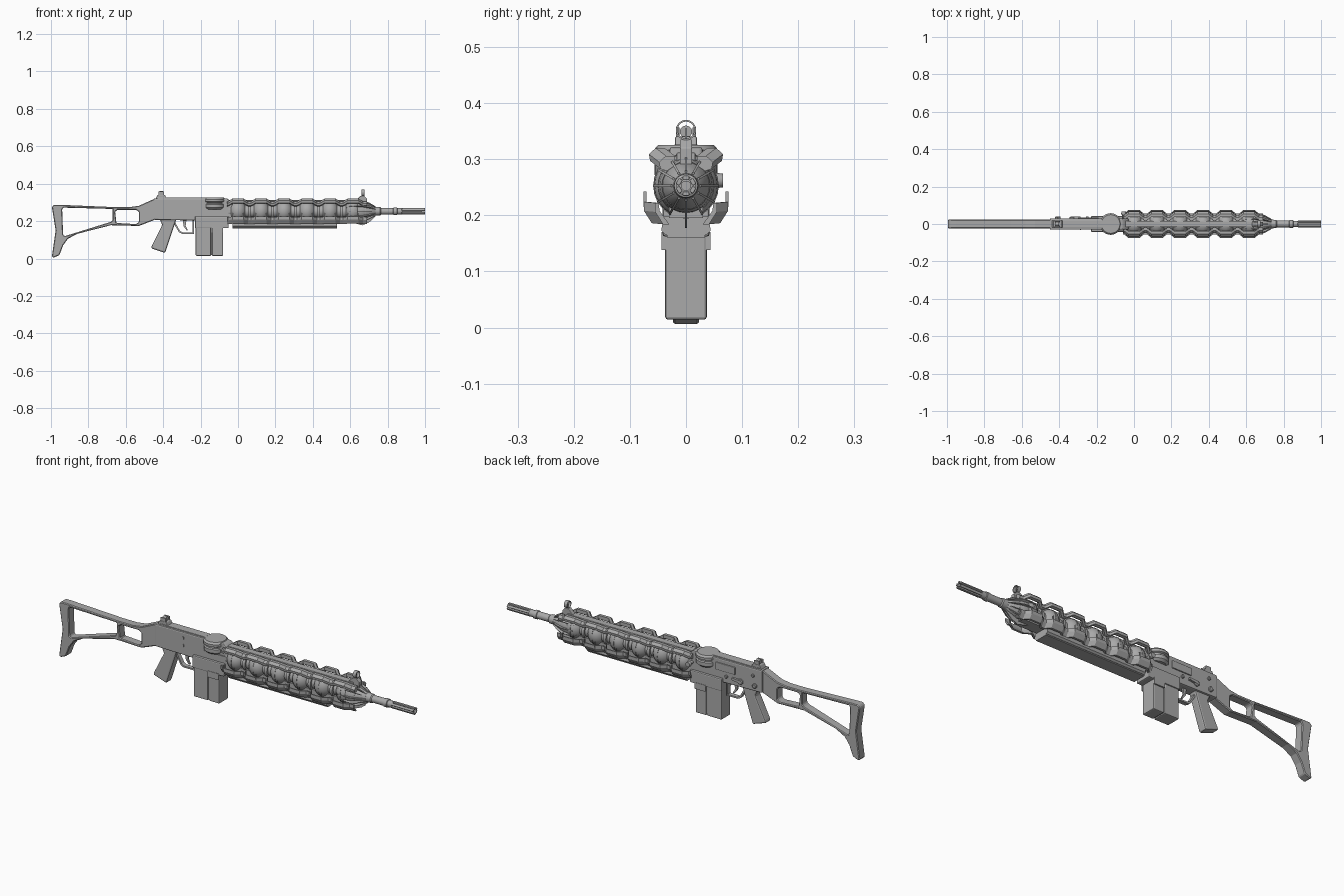
import bpy, bmesh, math
from mathutils import Matrix, Vector

cube = bpy.data.objects.get("Cube")
if cube:
    bpy.data.objects.remove(cube, do_unlink=True)

steel = bpy.data.materials.new("grey_steel")
steel.use_nodes = True
GREY = (0.4, 0.4, 0.4, 1)
steel.diffuse_color = GREY
steel.node_tree.nodes["Principled BSDF"].inputs["Base Color"].default_value = GREY

AXIS = 0.2525                                   # height of the barrel line
CELLS = [0.123 * i for i in range(6)]           # centres of the energy cells


def finish(name, bm, bevel=0, smooth=False):
    bmesh.ops.recalc_face_normals(bm, faces=bm.faces)
    mesh = bpy.data.meshes.new(name)
    bm.to_mesh(mesh)
    bm.free()
    mesh.materials.append(steel)
    ob = bpy.data.objects.new(name, mesh)
    bpy.context.collection.objects.link(ob)
    if bevel:
        mod = ob.modifiers.new("bevel", "BEVEL")
        mod.width, mod.segments, mod.limit_method = bevel, 2, "ANGLE"
    if smooth:
        bpy.ops.object.select_all(action="DESELECT")
        ob.select_set(True)
        bpy.context.view_layer.objects.active = ob
        bpy.ops.object.shade_smooth_by_angle(angle=math.radians(35))
    return ob


def prism(name, pts, y0, y1, bevel=0):
    """Side outline of (x, z) points pushed from y0 to y1."""
    bm = bmesh.new()
    face = bm.faces.new([bm.verts.new((x, y0, z)) for x, z in pts])
    res = bmesh.ops.extrude_face_region(bm, geom=[face])
    verts = [v for v in res["geom"] if isinstance(v, bmesh.types.BMVert)]
    bmesh.ops.translate(bm, verts=verts, vec=(0, y1 - y0, 0))
    return finish(name, bm, bevel)


def box(name, x0, x1, y0, y1, z0, z1, bevel=0):
    return prism(name, [(x0, z0), (x1, z0), (x1, z1), (x0, z1)], y0, y1, bevel)


def lathe(name, pts, sides=24, smooth=True, origin=(0, 0, AXIS), axis="X"):
    """Spin (distance along axis, radius) points about an axis."""
    bm = bmesh.new()
    rings = [[bm.verts.new((a, r * math.cos(2 * math.pi * k / sides),
                            r * math.sin(2 * math.pi * k / sides)))
              for k in range(sides)] for a, r in pts]
    for p, q in zip(rings, rings[1:]):
        for k in range(sides):
            j = (k + 1) % sides
            bm.faces.new((p[k], p[j], q[j], q[k]))
    bm.faces.new(rings[0])
    bm.faces.new(rings[-1])
    if axis != "X":
        turn = Matrix.Rotation(-math.pi / 2, 4, "Y") if axis == "Z" else Matrix.Rotation(math.pi / 2, 4, "Z")
        bm.transform(turn)
    bm.transform(Matrix.Translation(origin))
    return finish(name, bm, 0, smooth)


def wave_rail(name, side, section, out):
    """Sweep a closed (y, z) section along x, stepping outward over each cell."""
    steps = [(-0.06, 0)]
    for c in CELLS:
        steps += [(c - 0.053, 0), (c - 0.03, 1), (c + 0.03, 1), (c + 0.053, 0)]
    steps.append((0.69, 0))
    bm = bmesh.new()
    rings = [[bm.verts.new((x, side * (y + t * out[0]), z + t * out[1])) for y, z in section]
             for x, t in steps]
    n = len(section)
    for p, q in zip(rings, rings[1:]):
        for k in range(n):
            j = (k + 1) % n
            bm.faces.new((p[k], p[j], q[j], q[k]))
    bm.faces.new(rings[0])
    bm.faces.new(rings[-1])
    return finish(name, bm)


def cut(target, cutter):
    cutter.hide_render = True
    cutter.hide_viewport = True
    mod = target.modifiers.new("cut", "BOOLEAN")
    mod.operation, mod.object, mod.solver = "DIFFERENCE", cutter, "EXACT"


# Skeleton stock with two openings
stock = prism("stock", [
    (-0.995, 0.01), (-0.985, 0.005), (-0.955, 0.018), (-0.935, 0.07), (-0.91, 0.105), (-0.86, 0.132),
    (-0.68, 0.178), (-0.53, 0.174), (-0.445, 0.207), (-0.445, 0.32), (-0.53, 0.282), (-0.58, 0.275),
    (-0.66, 0.275), (-0.95, 0.287), (-0.985, 0.287), (-0.995, 0.275), (-0.975, 0.15)], -0.023, 0.023)
cut(stock, prism("stock_hole_rear", [(-0.935, 0.125), (-0.925, 0.12), (-0.68, 0.196), (-0.67, 0.205),
                                    (-0.67, 0.265), (-0.935, 0.272), (-0.94, 0.26)], -0.1, 0.1))
cut(stock, prism("stock_hole_front", [(-0.65, 0.19), (-0.545, 0.184), (-0.53, 0.195), (-0.53, 0.25),
                                     (-0.545, 0.26), (-0.645, 0.26), (-0.657, 0.25)], -0.1, 0.1))
bev = stock.modifiers.new("bevel", "BEVEL")
bev.width, bev.segments, bev.limit_method = 0.004, 1, "ANGLE"

# Receiver, magazine well and magazine
prism("receiver", [(-0.45, 0.207), (-0.05, 0.2), (-0.03, 0.22), (-0.03, 0.30), (-0.06, 0.322),
                   (-0.45, 0.322)], -0.03, 0.03, 0.006)
box("top_cover", -0.43, -0.17, -0.022, 0.022, 0.318, 0.326, 0.002)
box("magazine_well", -0.23, -0.05, -0.042, 0.042, 0.162, 0.225, 0.005)
box("magazine_rear", -0.226, -0.145, -0.037, 0.037, 0.014, 0.18, 0.005)
box("magazine_front", -0.139, -0.08, -0.037, 0.037, 0.014, 0.18, 0.005)
box("magazine_core", -0.15, -0.13, -0.032, 0.032, 0.02, 0.18)
for s in (-1, 1):
    box("well_lip", -0.14, -0.08, s * 0.036, s * 0.044, 0.138, 0.17)

# Grip, trigger and guard
prism("grip", [(-0.42, 0.212), (-0.33, 0.21), (-0.34, 0.18), (-0.39, 0.03), (-0.465, 0.055),
               (-0.46, 0.07), (-0.405, 0.18)], -0.022, 0.022, 0.007)
prism("trigger_guard", [(-0.345, 0.19), (-0.315, 0.14), (-0.3, 0.132), (-0.235, 0.132), (-0.235, 0.205),
                        (-0.243, 0.205), (-0.243, 0.14), (-0.297, 0.14), (-0.31, 0.147),
                        (-0.337, 0.195)], -0.011, 0.011)
prism("trigger", [(-0.295, 0.21), (-0.275, 0.21), (-0.28, 0.175), (-0.268, 0.152), (-0.274, 0.15),
                  (-0.291, 0.172)], -0.005, 0.005)

# Capped drum on the receiver nose
lathe("drum", [(0.262, 0.045), (0.272, 0.056), (0.29, 0.056), (0.294, 0.05), (0.3, 0.05),
               (0.304, 0.058), (0.316, 0.058), (0.325, 0.05)], origin=(-0.125, 0, 0), axis="Z")

# Selector pins, slide and handle
for x, z, r in ((-0.41, 0.235, 0.012), (-0.33, 0.235, 0.014), (-0.4, 0.285, 0.008), (-0.25, 0.24, 0.008)):
    lathe("receiver_pin", [(0.02, r), (0.036, r), (0.039, r * 0.7)], 12, origin=(x, 0, z), axis="Y")
prism("selector_lever", [(-0.335, 0.228), (-0.285, 0.236), (-0.285, 0.246), (-0.335, 0.244)], 0.029, 0.041)
box("ejection_cover", -0.3, -0.19, 0.028, 0.036, 0.262, 0.3, 0.003)
lathe("charging_knob", [(0.02, 0.008), (0.05, 0.008), (0.052, 0.014), (0.066, 0.012)], 12,
      origin=(-0.055, 0, 0.262), axis="Y")
box("bolt_slot", -0.17, -0.03, -0.034, -0.029, 0.245, 0.262)
for z in (0.247, 0.285):
    box("side_mark", -0.29, -0.284, -0.032, -0.029, z, z + 0.014)

# Inner core, spine and energy cells
lathe("core_tube", [(-0.05, 0.034), (0.66, 0.034)])
box("top_spine", -0.06, 0.66, -0.017, 0.017, 0.28, 0.312, 0.003)
box("lower_spine", -0.05, 0.66, -0.03, 0.03, 0.195, 0.225)
for c in CELLS:
    arc = [math.pi * k / 14 for k in range(15)]
    lathe("energy_cell", [(c - 0.048 * math.cos(t), max(0.057 * math.sin(t), 0.001)) for t in arc])
    lathe("cell_seam", [(c - 0.0015, 0.0585), (c + 0.0015, 0.0585)])
    lathe("cell_collar", [(c + 0.054, 0.043), (c + 0.069, 0.043)])

# Stepped rails over the cells and fairing
for s in (-1, 1):
    wave_rail("upper_rail", s, [(0.02, 0.288), (0.034, 0.279), (0.046, 0.283), (0.048, 0.295),
                                (0.036, 0.306), (0.02, 0.306)], (0.018, 0.014))
    wave_rail("lower_rail", s, [(0.03, 0.184), (0.041, 0.184), (0.055, 0.206), (0.055, 0.222),
                                (0.049, 0.222), (0.047, 0.208)], (0.02, 0.002))
    for c in CELLS:
        for x in (c - 0.03, c + 0.027):
            box("cell_claw", x, x + 0.003, s * 0.07, s * 0.076, 0.215, 0.242)

# Lower forend block
bm = bmesh.new()
section = [(-0.036, 0.165), (0.036, 0.165), (0.044, 0.173), (0.04, 0.198), (-0.04, 0.198), (-0.044, 0.173)]
face = bm.faces.new([bm.verts.new((-0.03, y, z)) for y, z in section])
ext = bmesh.ops.extrude_face_region(bm, geom=[face])["geom"]
bmesh.ops.translate(bm, verts=[v for v in ext if isinstance(v, bmesh.types.BMVert)], vec=(0.56, 0, 0))
finish("forend_block", bm)
box("forend_plate", -0.03, 0.53, -0.034, 0.034, 0.16, 0.166)

# Nose cone with radial fins
lathe("nose_cone", [(0.6, 0.04), (0.64, 0.05), (0.67, 0.047), (0.7, 0.036), (0.735, 0.024), (0.74, 0.018)])
FINS = 12
for k in range(FINS):
    top = 0.075 if k == 9 else 0.059
    fin = prism("nose_fin", [(0.58, 0.04), (0.6, 0.058), (0.665, top), (0.7, top * 0.8), (0.735, 0.027),
                             (0.735, 0.01), (0.6, 0.01)], -0.002, 0.002)
    turn = Matrix.Rotation(math.pi / 2 - 2 * math.pi * k / FINS, 4, "X")
    fin.data.transform(Matrix.Translation((0, 0, AXIS)) @ turn)

# Barrel and slotted muzzle
lathe("barrel", [(0.72, 0.024), (0.76, 0.022), (0.765, 0.018), (0.83, 0.018), (0.832, 0.021),
                 (0.85, 0.021), (0.852, 0.017), (0.88, 0.017)])
lathe("muzzle_bore", [(0.87, 0.009), (0.985, 0.009)], 12)
for k in range(6):
    bar = box("muzzle_prong", 0.875, 1.0, -0.006, 0.006, 0.01, 0.018, 0.002)
    bar.data.transform(Matrix.Translation((0, 0, AXIS)) @ Matrix.Rotation(math.pi / 3 * k, 4, "X"))

# Front and rear sights
prism("front_sight_base", [(0.62, 0.3), (0.69, 0.27), (0.69, 0.32), (0.675, 0.335), (0.655, 0.335)],
      -0.011, 0.011, 0.002)
box("front_sight_post", 0.665, 0.671, -0.002, 0.002, 0.33, 0.355)
prism("rear_sight_base", [(-0.44, 0.32), (-0.38, 0.32), (-0.39, 0.34), (-0.43, 0.34)], -0.02, 0.02, 0.003)
for s in (-1, 1):
    box("rear_sight_ear", -0.425, -0.395, s * 0.012, s * 0.018, 0.335, 0.358, 0.002)
lathe("rear_sight_drum", [(-0.42, 0.011), (-0.4, 0.011)], 16, origin=(0, 0, 0.349))
for name, x, z, r in (("front_sight_hood", 0.668, 0.352, 0.018),):
    bpy.ops.mesh.primitive_cylinder_add(vertices=24, radius=r, depth=0.018, end_fill_type="NOTHING",
                                        location=(x, 0, z), rotation=(0, math.pi / 2, 0))
    hood = bpy.context.object
    hood.name = name
    hood.data.materials.append(steel)
    hood.modifiers.new("shell", "SOLIDIFY").thickness = 0.003
